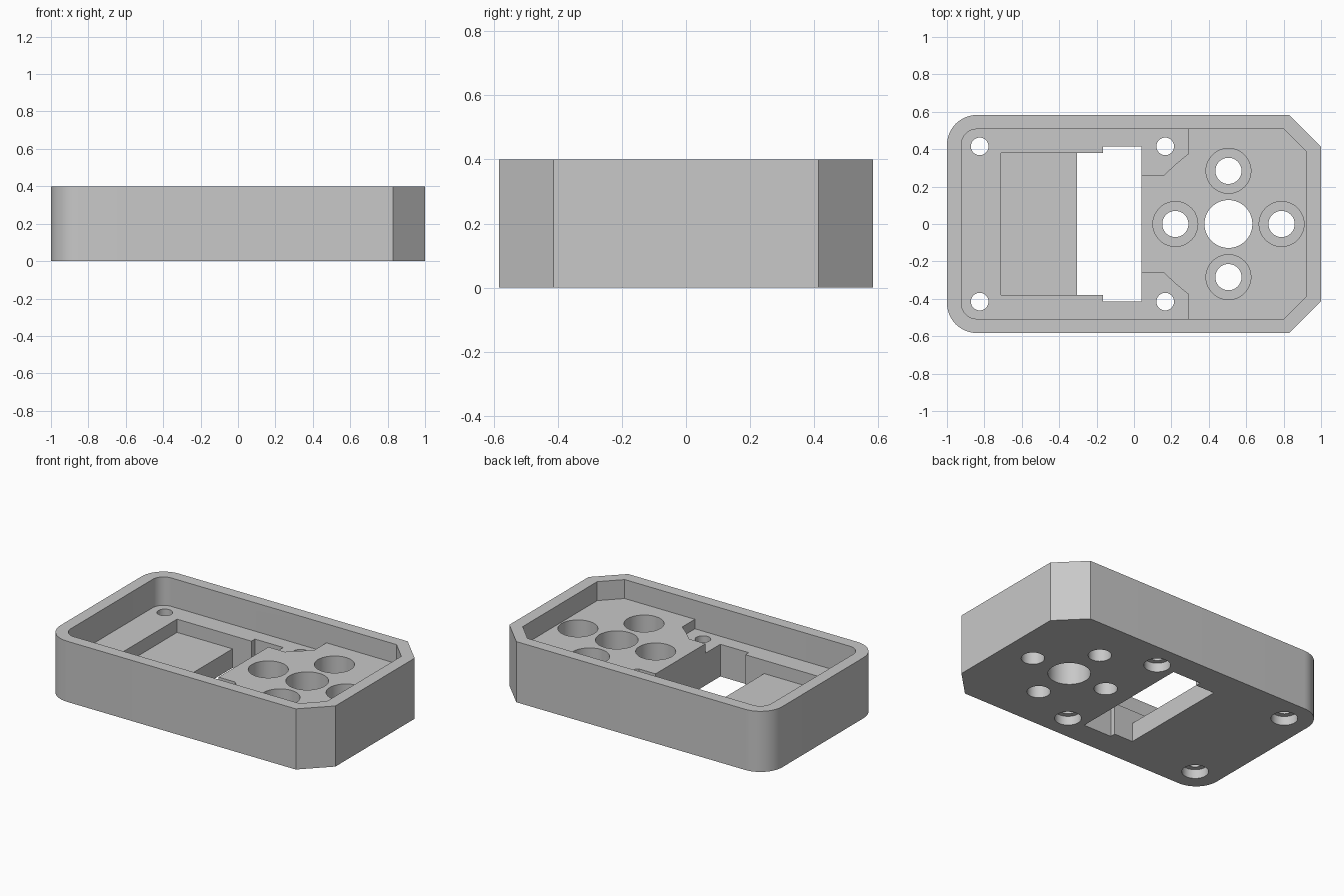
import bpy, bmesh
from math import cos, sin, pi, radians

cube = bpy.data.objects.get("Cube")
if cube:
    bpy.data.objects.remove(cube, do_unlink=True)

grey = bpy.data.materials.new("plain grey")
grey.use_nodes = True
colour = (0.58, 0.58, 0.58, 1)
grey.diffuse_color = colour
grey.node_tree.nodes["Principled BSDF"].inputs["Base Color"].default_value = colour


def prism(name, outline, z0, z1):
    """Extrude a counter-clockwise outline from z0 to z1."""
    bm = bmesh.new()
    low = [bm.verts.new((x, y, z0)) for x, y in outline]
    high = [bm.verts.new((x, y, z1)) for x, y in outline]
    bm.faces.new(low[::-1])
    bm.faces.new(high)
    n = len(outline)
    for i in range(n):
        j = (i + 1) % n
        bm.faces.new((low[i], low[j], high[j], high[i]))
    mesh = bpy.data.meshes.new(name)
    bm.to_mesh(mesh)
    bm.free()
    mesh.materials.append(grey)
    obj = bpy.data.objects.new(name, mesh)
    bpy.context.collection.objects.link(obj)
    return obj


def arc(x, y, r, start, end, steps):
    return [(x + r * cos(start + (end - start) * i / steps),
             y + r * sin(start + (end - start) * i / steps)) for i in range(steps + 1)]


def mirrored(half):
    """Complete an upper half outline, listed right to left, across y = 0."""
    return half + [(x, -y) for x, y in reversed(half)]


def rounded_left(x, y, r):
    return arc(x + r, y - r, r, pi / 2, pi, 12)


def cut(outline, z0, z1):
    cutter = prism("cutter", outline, z0, z1)
    cutter.hide_render = True
    mod = housing.modifiers.new("cut", 'BOOLEAN')
    mod.operation = 'DIFFERENCE'
    mod.solver = 'EXACT'
    mod.object = cutter
    bpy.context.view_layer.objects.active = housing
    bpy.ops.object.modifier_apply(modifier=mod.name)
    bpy.data.objects.remove(cutter, do_unlink=True)


def bore(x, y, r, z0, z1):
    cut(arc(x, y, r, 0, 2 * pi, 48)[:-1], z0, z1)


# Housing: rounded at one end, chamfered at the other
housing = prism("housing", mirrored(
    [(1, 0.413), (0.83, 0.583)] + rounded_left(-1, 0.583, 0.16)), 0, 0.4)

# Main cavity down to the raised deck
inner_left = rounded_left(-0.922, 0.507, 0.08)
cut(mirrored([(0.92, 0.388), (0.802, 0.507)] + inner_left), 0.275, 0.6)

# Lower floor, with the deck edge stepped around the screws
deck_edge = [(0.04, 0.26), (0.16, 0.26), (0.22, 0.318), (0.29, 0.375), (0.29, 0.507)]
cut(mirrored(deck_edge + inner_left), 0.2125, 0.35)

# Shallow recess and the stepped slot through the bottom
cut(mirrored([(-0.2, 0.379), (-0.71, 0.379)]), 0.125, 0.3)
cut(mirrored([(0.04, 0.415), (-0.167, 0.415), (-0.167, 0.379), (-0.305, 0.379)]), -0.1, 0.5)

# Centre hole with four counterbored holes around it
cx, ring = 0.505, 0.284
bore(cx, 0, 0.128, -0.1, 0.5)
for i in range(4):
    x, y = cx + ring * cos(i * pi / 2), ring * sin(i * pi / 2)
    bore(x, y, 0.07, -0.1, 0.5)
    bore(x, y, 0.12, 0.125, 0.5)

# Corner screw holes, recessed from below
for x in (-0.825, 0.167):
    for y in (-0.415, 0.415):
        bore(x, y, 0.047, -0.1, 0.5)
        bore(x, y, 0.08, -0.1, 0.06)

# Smooth the curved walls, keep edges crisp
bpy.ops.object.select_all(action='DESELECT')
housing.select_set(True)
bpy.context.view_layer.objects.active = housing
bpy.ops.object.shade_smooth_by_angle(angle=radians(25))
